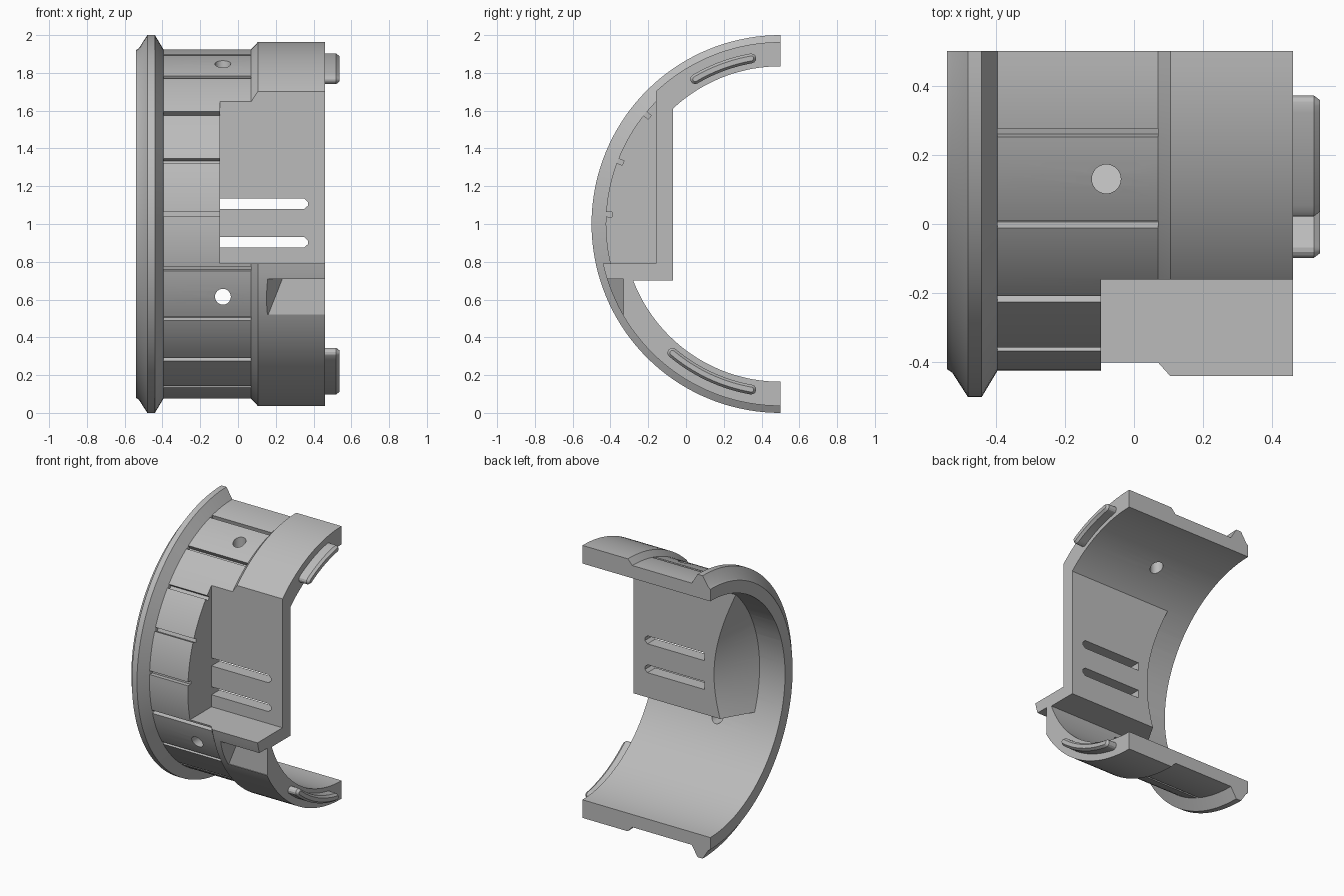
import bpy, bmesh
from math import sin, cos, radians, pi
from mathutils import Matrix

if "Cube" in bpy.data.objects:
    bpy.data.objects.remove(bpy.data.objects["Cube"])

AXIS_Y, AXIS_Z = 0.5, 1.0   # the ring axis runs along x
X_END = 0.46

grey = bpy.data.materials.new("plain grey")
grey.use_nodes = True
colour = (0.5, 0.5, 0.5, 1)
grey.diffuse_color = colour
grey.node_tree.nodes["Principled BSDF"].inputs["Base Color"].default_value = colour


def polar(x, r, deg):
    a = radians(deg)
    return (x, AXIS_Y - r * cos(a), AXIS_Z + r * sin(a))


def finish(name, bm):
    bmesh.ops.recalc_face_normals(bm, faces=bm.faces)
    mesh = bpy.data.meshes.new(name)
    bm.to_mesh(mesh)
    bm.free()
    obj = bpy.data.objects.new(name, mesh)
    bpy.context.collection.objects.link(obj)
    mesh.materials.append(grey)
    return obj


def loft(name, rings):
    """Skin a row of closed point loops and cap both ends."""
    bm = bmesh.new()
    loops = [[bm.verts.new(p) for p in ring] for ring in rings]
    n = len(loops[0])
    for a, b in zip(loops, loops[1:]):
        for i in range(n):
            j = (i + 1) % n
            bm.faces.new((a[i], a[j], b[j], b[i]))
    bm.faces.new(loops[0])
    bm.faces.new(loops[-1])
    return finish(name, bm)


def revolve(name, profile, start=-90, end=90, steps=72):
    """Sweep an (x, radius) outline around the ring axis."""
    return loft(name, [[polar(x, r, start + (end - start) * k / steps) for x, r in profile]
                       for k in range(steps + 1)])


def prism(name, outline, y0, y1):
    """Extrude an (x, z) outline along y."""
    return loft(name, [[(x, y, z) for x, z in outline] for y in (y0, y1)])


def box(name, x0, x1, y0, y1, z0, z1):
    return prism(name, [(x0, z0), (x1, z0), (x1, z1), (x0, z1)], y0, y1)


def boolean(target, tool, operation="DIFFERENCE"):
    tool.hide_render = True
    mod = target.modifiers.new("cut", "BOOLEAN")
    mod.operation, mod.object, mod.solver = operation, tool, "EXACT"
    bpy.context.view_layer.objects.active = target
    bpy.ops.object.modifier_apply(modifier=mod.name)
    bpy.data.objects.remove(tool)


def smooth(obj):
    bpy.ops.object.select_all(action="DESELECT")
    obj.select_set(True)
    bpy.context.view_layer.objects.active = obj
    bpy.ops.object.shade_smooth_by_angle(angle=radians(25))


# Half ring with flange and thicker collar
shell = revolve("half_ring_shell", [
    (-0.54, 0.835), (-0.54, 0.92), (-0.525, 0.93), (-0.48, 1.0), (-0.44, 1.0),
    (-0.395, 0.925), (0.07, 0.925), (0.105, 0.963), (X_END, 0.963), (X_END, 0.835)])

# Inner block with a conical end, forming the flat plate and its shelf
block = revolve("plate_block", [(-0.125, 0.5), (X_END, 0.5), (X_END, 0.88), (-0.37, 0.88)])
boolean(block, box("block_bounds", -1, 1, -1, -0.07, 0.70, 2), "INTERSECT")
boolean(shell, block, "UNION")

# Flat pocket in front of the plate
boolean(shell, box("pocket", -0.095, 1, -1, -0.16, 0.79, 3))

# Two slots with tapered ends through the plate
for z in (0.903, 1.107):
    h = 0.028
    boolean(shell, prism("slot", [(-0.095, z - h), (0.35, z - h), (0.37, z - 0.01),
                                  (0.37, z + 0.01), (0.35, z + h), (-0.095, z + h)], -0.3, 0.1))

# Axial grooves around the outer band
for k in range(-4, 5):
    mid = 3.2 + 18 * k
    boolean(shell, revolve("groove", [(-0.395, 0.893), (0.07, 0.893), (0.07, 0.97), (-0.395, 0.97)],
                           mid - 0.8, mid + 0.8, 1))

# Round holes, one vertical and one facing front
for centre, turn in (((-0.08, 0.13, 1.85), 0), ((-0.08, -0.35, 0.615), pi / 2)):
    bm = bmesh.new()
    bmesh.ops.create_cone(bm, cap_ends=True, segments=32, radius1=0.042, radius2=0.042, depth=0.4,
                          matrix=Matrix.Translation(centre) @ Matrix.Rotation(turn, 4, "X"))
    boolean(shell, finish("hole", bm))

# Slanted recess under the shelf
bm = bmesh.new()
for x, y, z in ((0.16, -0.33, 0.52), (0.235, -0.33, 0.71), (-0.003, -0.6, 0.71), (-0.078, -0.6, 0.52)):
    bm.verts.new((x, y, z))
    bm.verts.new((1, y, z))
bmesh.ops.convex_hull(bm, input=bm.verts[:])
boolean(shell, finish("recess", bm))
smooth(shell)


# Curved locating tabs on the end face
def tab_ring(x, start, end, half, r=0.89, steps=16):
    to_deg = 180 / pi / r
    pts = [polar(x, r + half, start + (end - start) * k / steps) for k in range(steps + 1)]
    for a in range(30, 180, 30):
        pts.append(polar(x, r + half * cos(radians(a)), end + half * sin(radians(a)) * to_deg))
    pts += [polar(x, r - half, end + (start - end) * k / steps) for k in range(steps + 1)]
    for a in range(30, 180, 30):
        pts.append(polar(x, r - half * cos(radians(a)), start - half * sin(radians(a)) * to_deg))
    return pts


for name, start, end in (("upper_tab", 59.5, 80), ("lower_tab", -80, -50)):
    smooth(loft(name, [tab_ring(x, start, end, half)
                       for x, half in ((0.45, 0.026), (0.52, 0.026), (0.537, 0.013))]))
